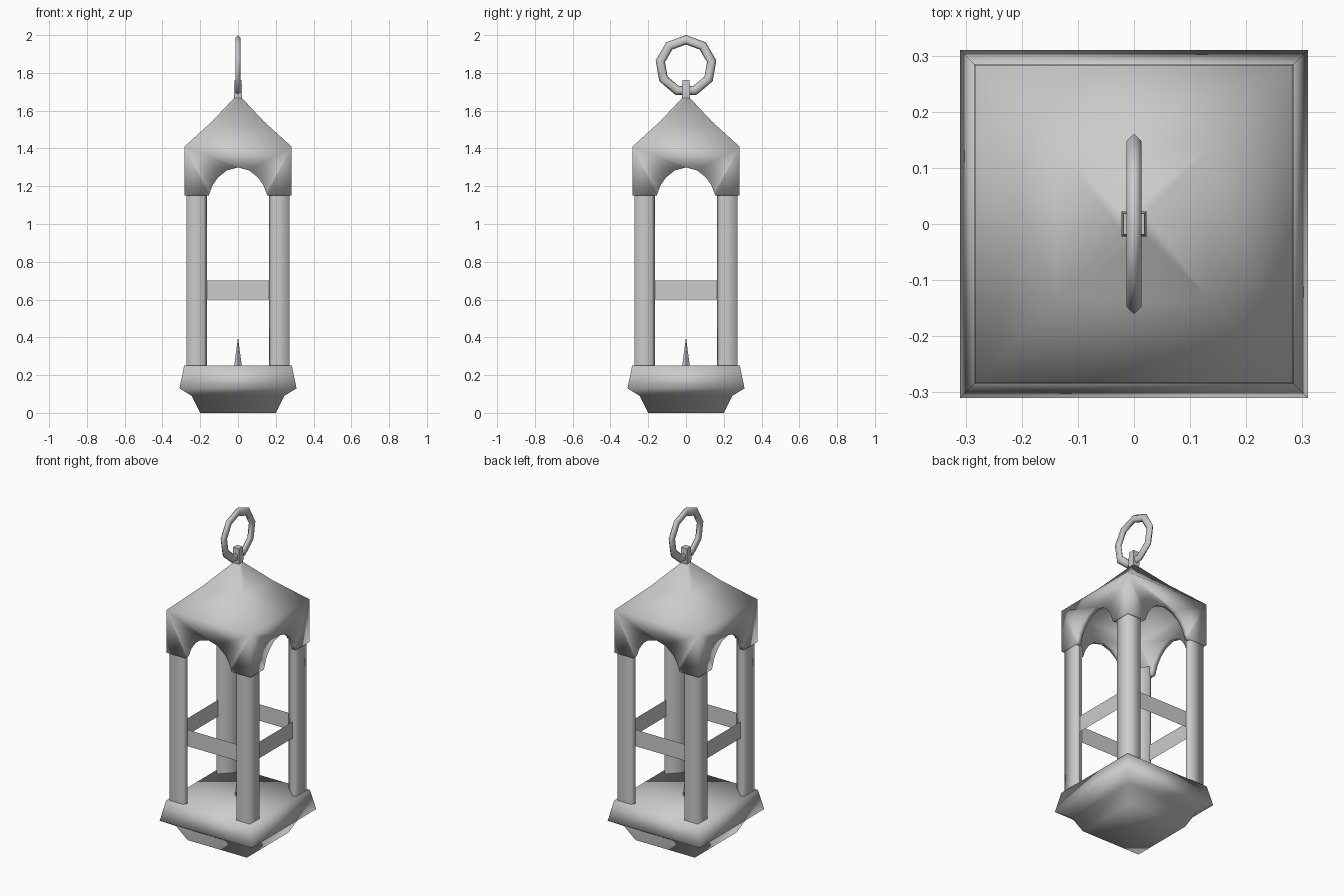
import bpy, bmesh, math
from mathutils import Matrix, Vector

if "Cube" in bpy.data.objects:
    bpy.data.objects.remove(bpy.data.objects["Cube"])


def finish(name, bm, smooth=True, recalc=True):
    bmesh.ops.remove_doubles(bm, verts=bm.verts, dist=0.0005)
    if recalc:
        bmesh.ops.recalc_face_normals(bm, faces=bm.faces)
    me = bpy.data.meshes.new(name)
    bm.to_mesh(me)
    bm.free()
    me.polygons.foreach_set("use_smooth", [smooth] * len(me.polygons))
    ob = bpy.data.objects.new(name, me)
    bpy.context.collection.objects.link(ob)
    return ob


def face(bm, pts):
    return bm.faces.new([bm.verts.new(p) for p in pts])


def quarter_turns():
    return [Matrix.Rotation(k * math.pi / 2, 4, 'Z') for k in range(4)]


def square_loft(bm, profile, bottom=True, top=True):
    # stack of square rings given as (half width, z)
    ring = lambda h, z: [bm.verts.new((sx * h, sy * h, z))
                         for sx, sy in ((-1, -1), (1, -1), (1, 1), (-1, 1))]
    rings = [ring(*p) for p in profile]
    for a, b in zip(rings, rings[1:]):
        for i in range(4):
            j = (i + 1) % 4
            bm.faces.new((a[i], a[j], b[j], b[i]))
    if bottom:
        bm.faces.new(rings[0][::-1])
    if top:
        bm.faces.new(rings[-1])


# base tray
bm = bmesh.new()
square_loft(bm, [(0.2, 0), (0.245, 0.09), (0.31, 0.13), (0.285, 0.25)])
finish("base", bm)

# corner pillars
section = [(0.272, 0.272), (0.18, 0.272), (0.165, 0.25), (0.25, 0.165), (0.272, 0.18)]
for k, rot in enumerate(quarter_turns()):
    bm = bmesh.new()
    for (x0, y0), (x1, y1) in zip(section, section[1:] + section[:1]):
        face(bm, [rot @ Vector(p) for p in
                  ((x0, y0, 0.25), (x1, y1, 0.25), (x1, y1, 1.2), (x0, y0, 1.2))])
    finish(f"pillar_{k + 1}", bm)

# flat cross bars between the pillars
bm = bmesh.new()
for rot in quarter_turns():
    face(bm, [rot @ Vector((x, -0.25, z)) for x, z in
              ((-0.17, 0.6), (0.17, 0.6), (0.17, 0.7), (-0.17, 0.7))])
finish("cross_bars", bm, smooth=False, recalc=False)

# roof: four arched walls and a two-step pyramid, thickened inwards
W = 0.283
half_arch = [(0.155, 1.15), (0.148, 1.17), (0.135, 1.205), (0.107, 1.245), (0.06, 1.283)]
arch = [(-x, z) for x, z in half_arch] + [(0, 1.3)] + half_arch[::-1]
outline = [(-W, 1.15)] + arch + [(W, 1.15), (W, 1.41), (-W, 1.41)]
bm = bmesh.new()
for rot in quarter_turns():
    face(bm, [rot @ Vector((x, -W, z)) for x, z in outline])
square_loft(bm, [(W, 1.41), (0.137, 1.543), (0.018, 1.67)], bottom=False)
roof = finish("roof", bm, recalc=False)
mod = roof.modifiers.new("thickness", 'SOLIDIFY')
mod.thickness = 0.03
mod.offset = -1

# candle spike
bm = bmesh.new()
bmesh.ops.create_cone(bm, cap_ends=False, segments=4, radius1=0.02, radius2=0, depth=0.15,
                      matrix=Matrix.Translation((0, 0, 0.325)))
finish("candle_spike", bm, smooth=False)

# loop holder on the roof peak
bm = bmesh.new()
square_loft(bm, [(0.019, 1.65), (0.022, 1.70), (0.019, 1.762)])
finish("ring_holder", bm, smooth=False)

# nine-sided hanging ring
bm = bmesh.new()
N, M = 9, 6


def ring_point(i, j):
    a, b = 2 * math.pi * i / N, 2 * math.pi * j / M
    r = 0.138 + 0.025 * math.cos(b)
    return (0.015 * math.sin(b), r * math.sin(a), 1.837 + r * math.cos(a))


for i in range(N):
    for j in range(M):
        face(bm, [ring_point(i, j), ring_point(i + 1, j),
                  ring_point(i + 1, j + 1), ring_point(i, j + 1)])
finish("hanging_ring", bm)
